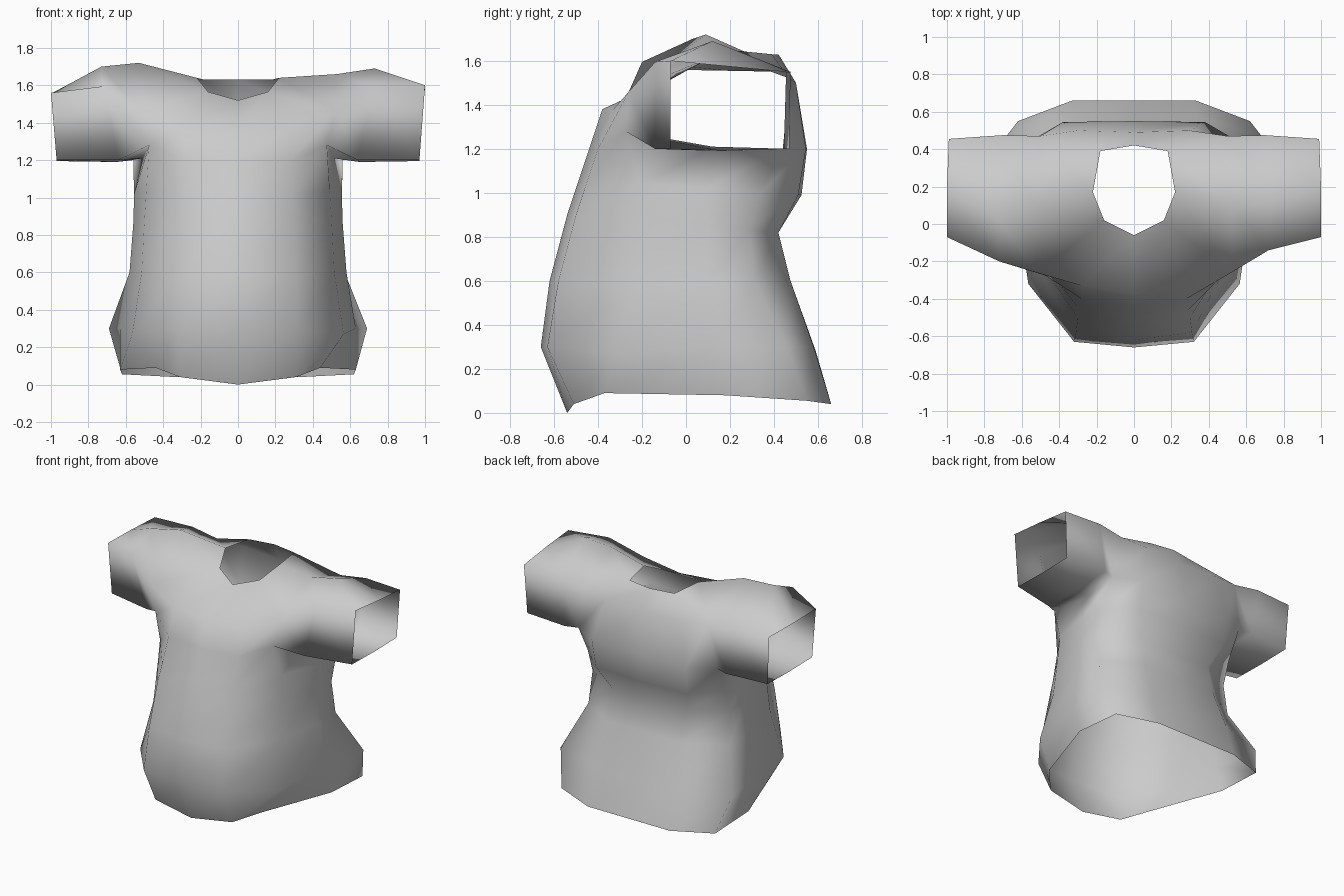
import bpy, bmesh

# Half cross-sections of the body, front centre round the side to back centre
BODY = [
    [(0, -.54, 0), (.31, -.51, .04), (.44, -.37, .09), (.63, .18, .08), (.62, .55, .055), (.33, .66, .04), (0, .66, .04)],
    [(0, -.66, .30), (.32, -.63, .30), (.565, -.32, .27), (.63, .12, .30), (.69, .46, .30), (.33, .58, .30), (0, .59, .28)],
    [(0, -.62, .60), (.31, -.58, .60), (.515, -.24, .60), (.58, .10, .60), (.57, .31, .60), (.30, .475, .60), (0, .475, .60)],
    [(0, -.54, .90), (.30, -.50, .90), (.50, -.21, .88), (.56, .10, .86), (.555, .285, .83), (.30, .42, .82), (0, .42, .82)],
    [(0, -.50, 1.02), (.29, -.46, 1.02), (.49, -.20, 1.04), (.555, .1, 1.02), (.555, .34, 1.0), (.37, .51, .99), (0, .525, .99)],
    [(0, -.44, 1.2), (.28, -.40, 1.2), (.475, -.275, 1.28), (.51, .12, 1.21), (.56, .44, 1.2), (.38, .545, 1.2), (0, .55, 1.2)],
]
NECK = [(0, -.06, 1.52), (.16, .02, 1.565), (.22, .17, 1.64), (.18, .39, 1.63), (0, .42, 1.63)]

bm = bmesh.new()


def build_side(s, shoulder_z, sleeve_y, sleeve_z, cuff_z, front_y):
    """Build one half of the shirt; s is 1 or -1."""
    def row(points):
        return [bm.verts.new((s * x, y, z)) for x, y, z in points]

    def face(*vs):
        bm.faces.new(vs if s > 0 else vs[::-1])

    # Body
    rows = [row(r) for r in BODY]
    for a, b in zip(rows, rows[1:]):
        for i in range(6):
            face(a[i], a[i + 1], b[i + 1], b[i])

    # Chest, shoulder blade and the strip up to the neck opening
    pit = rows[-1]
    u = row([(0, -.38, 1.38), (.28, -.33, 1.38), (.52, -.26, 1.46),
             (.53, .09, shoulder_z), (.50, .47, 1.52), (.30, .50, 1.50), (0, .49, 1.49)])
    for i in (0, 1, 4, 5):
        face(pit[i], pit[i + 1], u[i + 1], u[i])
    n = row(NECK)
    face(u[0], u[1], n[1], n[0])
    face(u[1], u[2], n[1])
    face(u[2], u[3], n[2], n[1])
    face(u[3], u[4], n[3], n[2])
    face(u[4], u[5], n[3])
    face(u[5], u[6], n[4], n[3])

    # Sleeve: armhole, mid ring and open cuff
    armhole = [pit[2], pit[3], pit[4], u[4], u[3], u[2]]
    mid = row([(.64, -.14, 1.20), (.65, .15, 1.19), (.65, .47, 1.20),
               (.70, .475, 1.55), (.73, sleeve_y, sleeve_z), (.72, front_y, 1.595)])
    cuff = row([(.97, -.07, 1.20), (.97, .19, 1.195), (.97, .445, 1.20),
                (.99, .455, 1.55), (1, .19, (cuff_z + 1.55) / 2), (1, -.07, cuff_z)])
    for a, b in ((armhole, mid), (mid, cuff)):
        for i in range(6):
            j = (i + 1) % 6
            face(a[i], b[i], b[j], a[j])


build_side(1, 1.66, .12, 1.69, 1.60, -.14)
build_side(-1, 1.72, .03, 1.70, 1.56, -.20)

# Weld the centre seam
bmesh.ops.remove_doubles(bm, verts=bm.verts, dist=1e-4)
bmesh.ops.recalc_face_normals(bm, faces=bm.faces)
top = max(bm.faces, key=lambda f: f.calc_center_median().z)
if top.normal.z < 0:
    bmesh.ops.reverse_faces(bm, faces=bm.faces)
for f in bm.faces:
    f.smooth = True

mesh = bpy.data.meshes.new("shirt")
bm.to_mesh(mesh)
bm.free()
cloth = bpy.data.materials.new("light grey cloth")
cloth.diffuse_color = (.6, .6, .6, 1)
mesh.materials.append(cloth)
bpy.context.collection.objects.link(bpy.data.objects.new("shirt", mesh))
